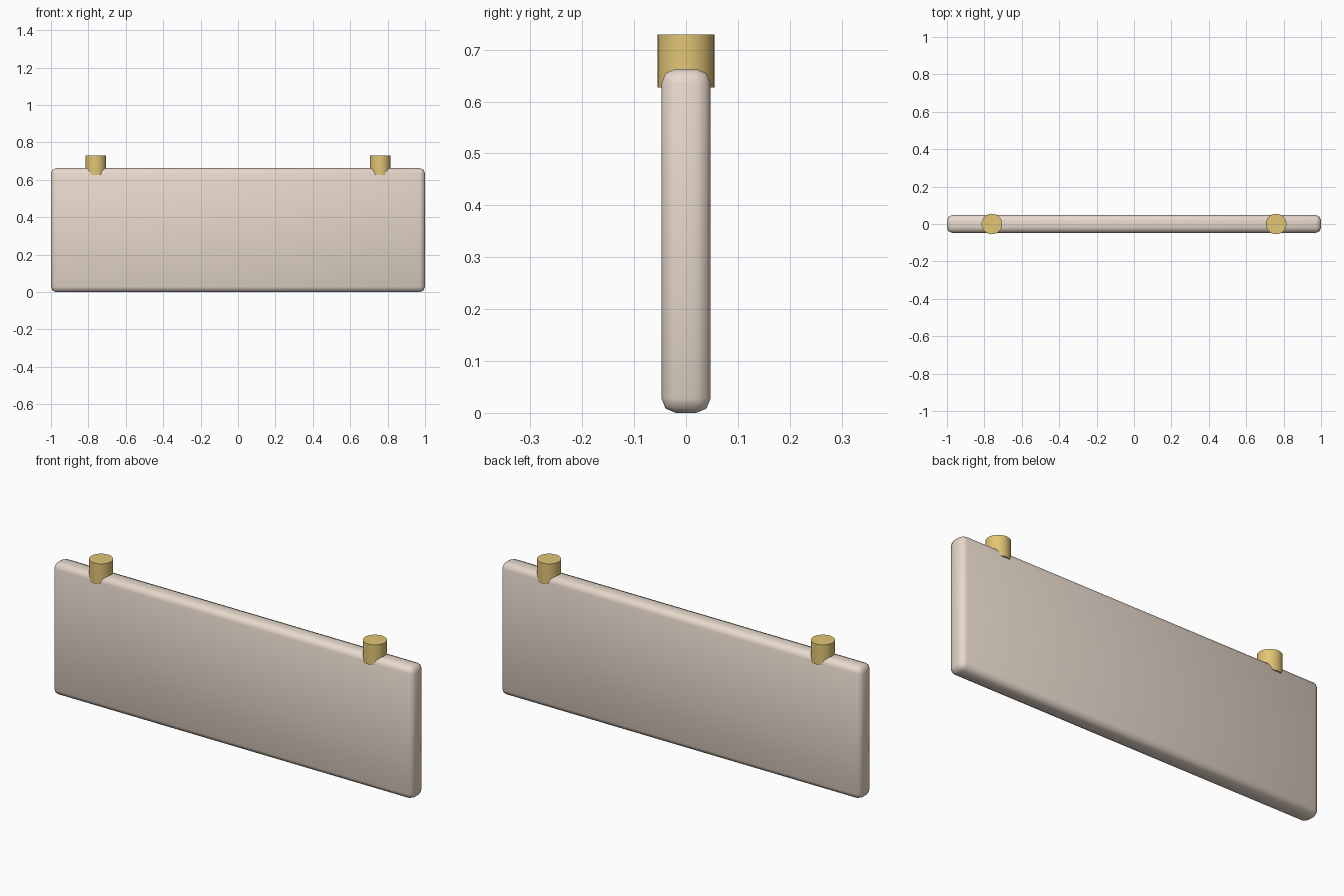
import bpy
from math import radians

if "Cube" in bpy.data.objects:
    bpy.data.objects.remove(bpy.data.objects["Cube"])


def material(name, color):
    m = bpy.data.materials.new(name)
    m.diffuse_color = color
    m.use_nodes = True
    m.node_tree.nodes["Principled BSDF"].inputs["Base Color"].default_value = m.diffuse_color
    return m


board_mat = material("pale_wood", (0.80, 0.69, 0.60, 1))
brass_mat = material("brass", (0.76, 0.56, 0.18, 1))

# Board: thin slab with rounded edges
bpy.ops.mesh.primitive_cube_add(size=1, location=(0, 0, 0.3315))
board = bpy.context.object
board.name = "board"
board.scale = (2, 0.095, 0.663)
bpy.ops.object.transform_apply(location=False, rotation=False, scale=True)
bevel = board.modifiers.new("rounded_edges", 'BEVEL')
bevel.width = 0.028
bevel.segments = 2
bpy.ops.object.modifier_apply(modifier=bevel.name)
bpy.ops.object.shade_smooth()
board.data.materials.append(board_mat)

# Two brass pegs sunk into the top edge
for side, x in (("left", -0.76), ("right", 0.76)):
    bpy.ops.mesh.primitive_cylinder_add(vertices=32, radius=0.055, depth=0.102,
                                        location=(x, 0, 0.678))
    peg = bpy.context.object
    peg.name = side + "_peg"
    peg.data.materials.append(brass_mat)
    bpy.ops.object.shade_smooth_by_angle(angle=radians(30))
